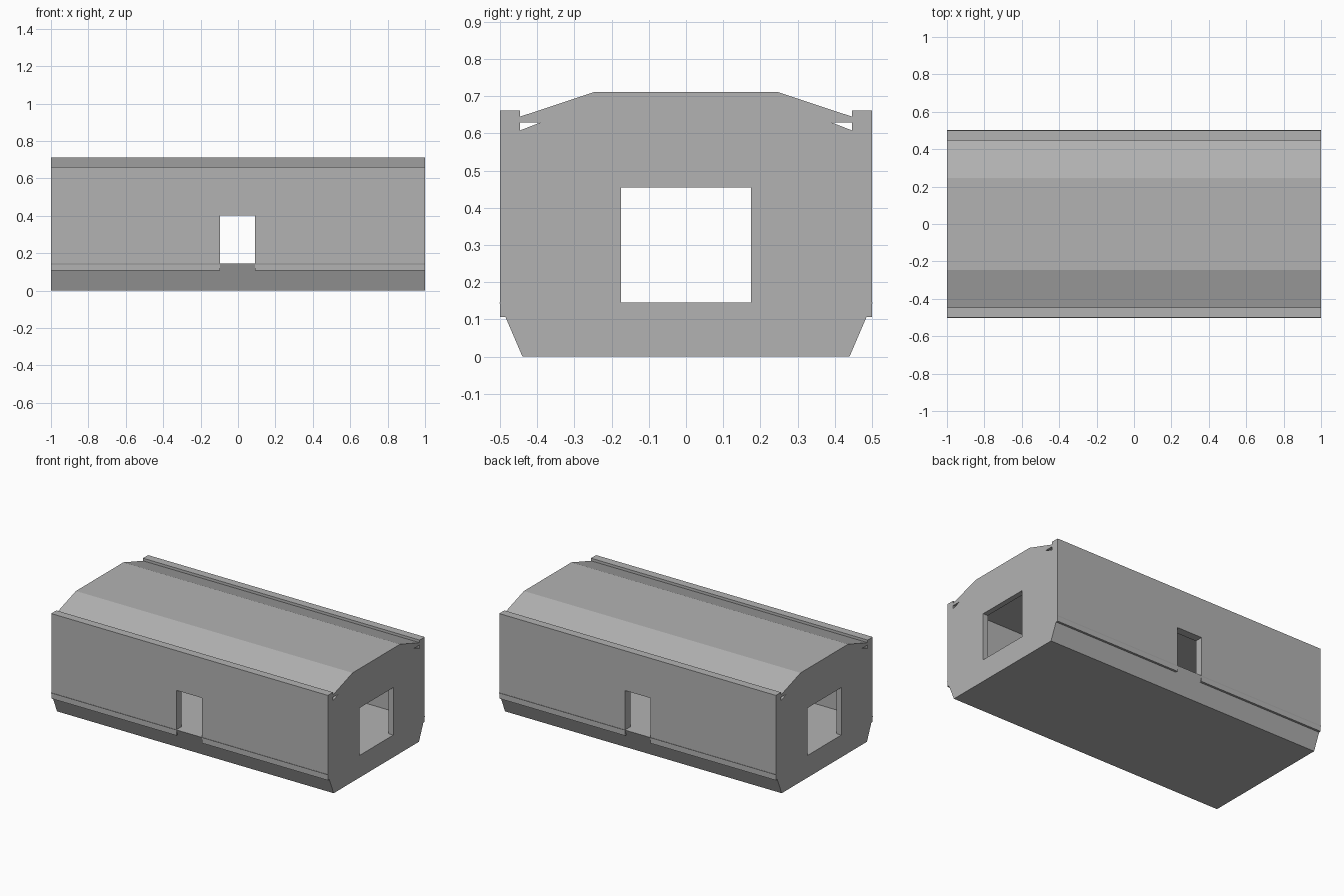
import bpy, bmesh
from mathutils import Vector

old = bpy.data.objects.get("Cube")
if old:
    bpy.data.objects.remove(old, do_unlink=True)

grey = bpy.data.materials.new("plain grey")
grey.use_nodes = True
colour = (0.45, 0.45, 0.45, 1)
grey.diffuse_color = colour
grey.node_tree.nodes["Principled BSDF"].inputs["Base Color"].default_value = colour

# Main sizes
END = 1.0
OUTER, INNER = 0.5, 0.447
FLOOR, CEILING = 0.145, 0.63
END_WALL = 0.035


def prism(name, outline, axis, start, stop):
    """Extrude an outline of (side, height) points along the x or y axis."""
    def place(side, height):
        return Vector((start, side, height) if axis == "x" else (side, start, height))

    bm = bmesh.new()
    face = bm.faces.new([bm.verts.new(place(*p)) for p in outline])
    moved = bmesh.ops.extrude_face_region(bm, geom=[face])["geom"]
    step = Vector((stop - start, 0, 0) if axis == "x" else (0, stop - start, 0))
    bmesh.ops.translate(bm, vec=step, verts=[v for v in moved if isinstance(v, bmesh.types.BMVert)])
    bmesh.ops.recalc_face_normals(bm, faces=bm.faces)
    mesh = bpy.data.meshes.new(name)
    bm.to_mesh(mesh)
    bm.free()
    mesh.materials.append(grey)
    obj = bpy.data.objects.new(name, mesh)
    bpy.context.collection.objects.link(obj)
    return obj


def mirrored(half):
    """Complete a symmetric outline from its positive half."""
    return half + [(-side, height) for side, height in reversed(half)]


# Solid floor hull with flared sides
prism("floor_hull", mirrored([(0.44, 0), (0.502, FLOOR)]), "x", -END, END)

# Solid roof with sloping flanks
prism("roof", mirrored([(INNER, CEILING), (INNER, 0.645), (0.245, 0.712)]), "x", -END, END)

# Side walls, each with a doorway cut up from the bottom edge
side_outline = [(-END, 0.107), (-0.095, 0.107), (-0.095, 0.402), (0.09, 0.402),
                (0.09, 0.107), (END, 0.107), (END, 0.662), (-END, 0.662)]
for name, s in (("front_wall", -1), ("back_wall", 1)):
    prism(name, side_outline, "y", s * INNER, s * OUTER)

# End walls, with a large square opening and clipped top corners
end_outline = mirrored([(0.175, 0.455), (0.175, FLOOR), (INNER, FLOOR),
                        (INNER, 0.608), (0.39, CEILING)])
for name, s in (("left_end_wall", 1), ("right_end_wall", -1)):
    prism(name, end_outline, "x", s * (END - END_WALL), s * END)
